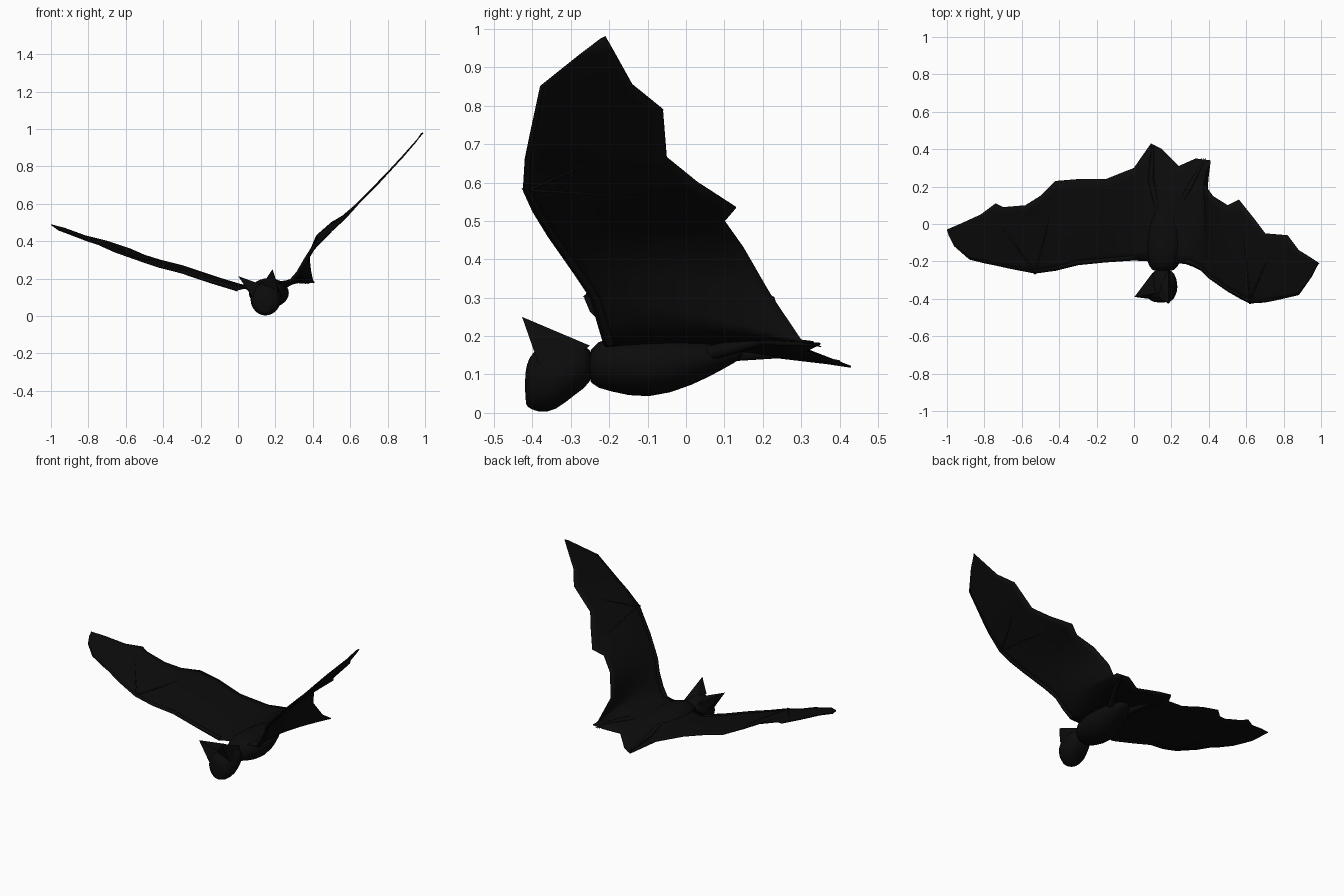
import bpy, bmesh, math
from mathutils import Vector

cube = bpy.data.objects.get("Cube")
if cube:
    bpy.data.objects.remove(cube, do_unlink=True)

black = bpy.data.materials.new("soft black")
black.use_nodes = True
COLOUR = (0.0035, 0.0035, 0.0035, 1)
black.diffuse_color = COLOUR
shader = black.node_tree.nodes["Principled BSDF"]
shader.inputs["Base Color"].default_value = COLOUR
shader.inputs["Roughness"].default_value = 0.9


def finish(name, bm, smooth=True):
    """Turn a bmesh into a named, coloured object."""
    bmesh.ops.recalc_face_normals(bm, faces=bm.faces)
    mesh = bpy.data.meshes.new(name)
    bm.to_mesh(mesh)
    bm.free()
    mesh.materials.append(black)
    for face in mesh.polygons:
        face.use_smooth = smooth
    obj = bpy.data.objects.new(name, mesh)
    bpy.context.collection.objects.link(obj)
    return obj


def loft(name, rings, sides=14):
    """Skin elliptical rings (x, y, z, half width, half height) along y."""
    bm = bmesh.new()
    loops = []
    for x, y, z, rx, rz in rings:
        angles = [math.tau * i / sides for i in range(sides)]
        loops.append([bm.verts.new((x + rx * math.cos(a), y, z + rz * math.sin(a)))
                      for a in angles])
    for a, b in zip(loops, loops[1:]):
        for i in range(sides):
            j = (i + 1) % sides
            bm.faces.new((a[i], a[j], b[j], b[i]))
    bm.faces.new(loops[0])
    bm.faces.new(loops[-1])
    obj = finish(name, bm)
    obj.modifiers.new("soften", "SUBSURF").levels = 1
    return obj


def tube(name, points, start, end):
    """Tapered bone following a few points."""
    curve = bpy.data.curves.new(name, "CURVE")
    curve.dimensions = "3D"
    curve.bevel_depth = 1
    curve.bevel_resolution = 1
    curve.use_fill_caps = True
    spline = curve.splines.new("POLY")
    spline.points.add(len(points) - 1)
    for i, (target, p) in enumerate(zip(spline.points, points)):
        target.co = (*p, 1)
        target.radius = start + (end - start) * i / (len(points) - 1)
    curve.materials.append(black)
    obj = bpy.data.objects.new(name, curve)
    bpy.context.collection.objects.link(obj)


def hull(name, points):
    bm = bmesh.new()
    for p in points:
        bm.verts.new(p)
    bmesh.ops.convex_hull(bm, input=bm.verts)
    finish(name, bm, smooth=False)


# Membrane stations: leading edge point, trailing edge point
right_wing = [
    ((-.99, -.06, .482), (-1, -.03, .488)),
    ((-.96, -.12, .46), (-.93, 0, .47)),
    ((-.88, -.19, .43), (-.82, .05, .43)),
    ((-.8, -.21, .4), (-.74, .11, .41)),
    ((-.75, -.22, .385), (-.7, .09, .4)),
    ((-.66, -.24, .345), (-.58, .1, .36)),
    ((-.53, -.265, .3), (-.5, .15, .325)),
    ((-.42, -.25, .265), (-.42, .23, .3)),
    ((-.3, -.22, .235), (-.3, .24, .27)),
    ((-.15, -.205, .185), (-.15, .24, .22)),
    ((0, -.195, .14), (0, .3, .17)),
]
tail = [
    ((.09, -.2, .16), (.09, .43, .12)),
    ((.15, -.205, .17), (.15, .4, .13)),
    ((.24, -.21, .175), (.24, .31, .16)),
]
left_wing = [
    ((.28, -.215, .18), (.33, .35, .18)),
    ((.32, -.23, .23), (.41, .34, .18)),
    ((.36, -.25, .3), (.4, .3, .19)),
    ((.4, -.29, .36), (.37, .22, .31)),
    ((.45, -.325, .41), (.42, .15, .43)),
    ((.5, -.36, .46), (.5, .1, .5)),
    ((.57, -.4, .525), (.56, .13, .535)),
    ((.62, -.425, .58), (.64, .03, .6)),
    ((.7, -.42, .66), (.7, -.05, .665)),
    ((.75, -.41, .71), (.82, -.06, .79)),
    ((.88, -.38, .85), (.88, -.14, .855)),
    ((.95, -.28, .93), (.96, -.19, .945)),
    ((.98, -.22, .975), (.99, -.21, .98)),
]


def across(station, t):
    """Point on the membrane, arched near the body."""
    p = Vector(station[0]).lerp(Vector(station[1]), t)
    p.z += .02 * math.sin(math.pi * t) * max(0, 1 - abs(p.x - .16) / .6)
    return p


# Wing and tail membrane in one thin sheet
STEPS = 10
bm = bmesh.new()
rows = [[bm.verts.new(across(s, i / STEPS)) for i in range(STEPS + 1)]
        for s in right_wing + tail + left_wing]
for a, b in zip(rows, rows[1:]):
    for i in range(STEPS):
        bm.faces.new((a[i], a[i + 1], b[i + 1], b[i]))
membrane = finish("wing_membrane", bm)
solid = membrane.modifiers.new("thickness", "SOLIDIFY")
solid.thickness = .005
solid.offset = 0

# Arm and finger bones; fingers fan from the wrist to the scallop tips
for side, stations, wrist, tips in (
        ("right", right_wing[::-1], 4, (3, 7)),
        ("left", left_wing, 7, (6, 9))):
    arm = [across(s, .03) for s in stations]
    tube(side + "_arm", arm[:wrist + 1], .013, .008)
    tube(side + "_long_finger", arm[wrist:], .007, .002)
    for n, tip in enumerate(tips):
        start, end = arm[wrist], Vector(stations[tip][1])
        # Each finger follows the membrane between the two stations
        path = []
        for i in range(9):
            t = i / 8
            k = wrist + (tip - wrist) * t
            low = min(int(k), len(stations) - 2)
            path.append(across(stations[low], .03 + .97 * t).lerp(
                across(stations[low + 1], .03 + .97 * t), k - low))
        tube(f"{side}_finger_{n + 1}", path, .006, .002)

# Furry body and head
loft("body", [
    (.18, .15, .155, .03, .012), (.175, .1, .15, .055, .035),
    (.17, .02, .135, .095, .065), (.165, -.1, .118, .118, .088),
    (.16, -.2, .13, .095, .075), (.155, -.26, .12, .06, .05)])
loft("head", [
    (.155, -.24, .125, .05, .048), (.155, -.29, .115, .075, .068),
    (.15, -.34, .095, .088, .094), (.145, -.385, .085, .08, .088),
    (.145, -.41, .08, .062, .068), (.145, -.42, .07, .03, .035)])
loft("snout", [
    (.145, -.33, .045, .05, .04), (.145, -.38, .035, .058, .036),
    (.145, -.41, .035, .04, .025), (.145, -.418, .035, .02, .012)], 10)

# Pointed ears
hull("right_ear", [(.002, -.39, .213), (.08, -.4, .1), (.12, -.37, .17),
                   (.1, -.26, .165), (.07, -.31, .11)])
hull("left_ear", [(.185, -.427, .25), (.13, -.39, .17), (.215, -.385, .13),
                  (.225, -.33, .12), (.185, -.25, .175), (.14, -.3, .17)])

# Legs ending at the tail membrane corners, with small toes
for side, hip, knee, foot in (
        ("right", (.13, .06, .15), (.09, .24, .155), (.1, .4, .13)),
        ("left", (.22, .06, .155), (.3, .2, .19), (.37, .33, .18))):
    tube(side + "_leg", [hip, knee, foot], .022, .008)
    for n in (-1, 0, 1):
        toe = (foot[0] + n * .012, foot[1] + .022, foot[2] - .008)
        tube(f"{side}_toe_{n + 2}", [foot, toe], .005, .001)

# Thumb claws at the wrists
for side, base in (("right", right_wing[6][0]), ("left", left_wing[7][0])):
    hook = Vector(base) + Vector((0, .012, .012))
    tube(side + "_thumb", [base, hook], .006, .001)
